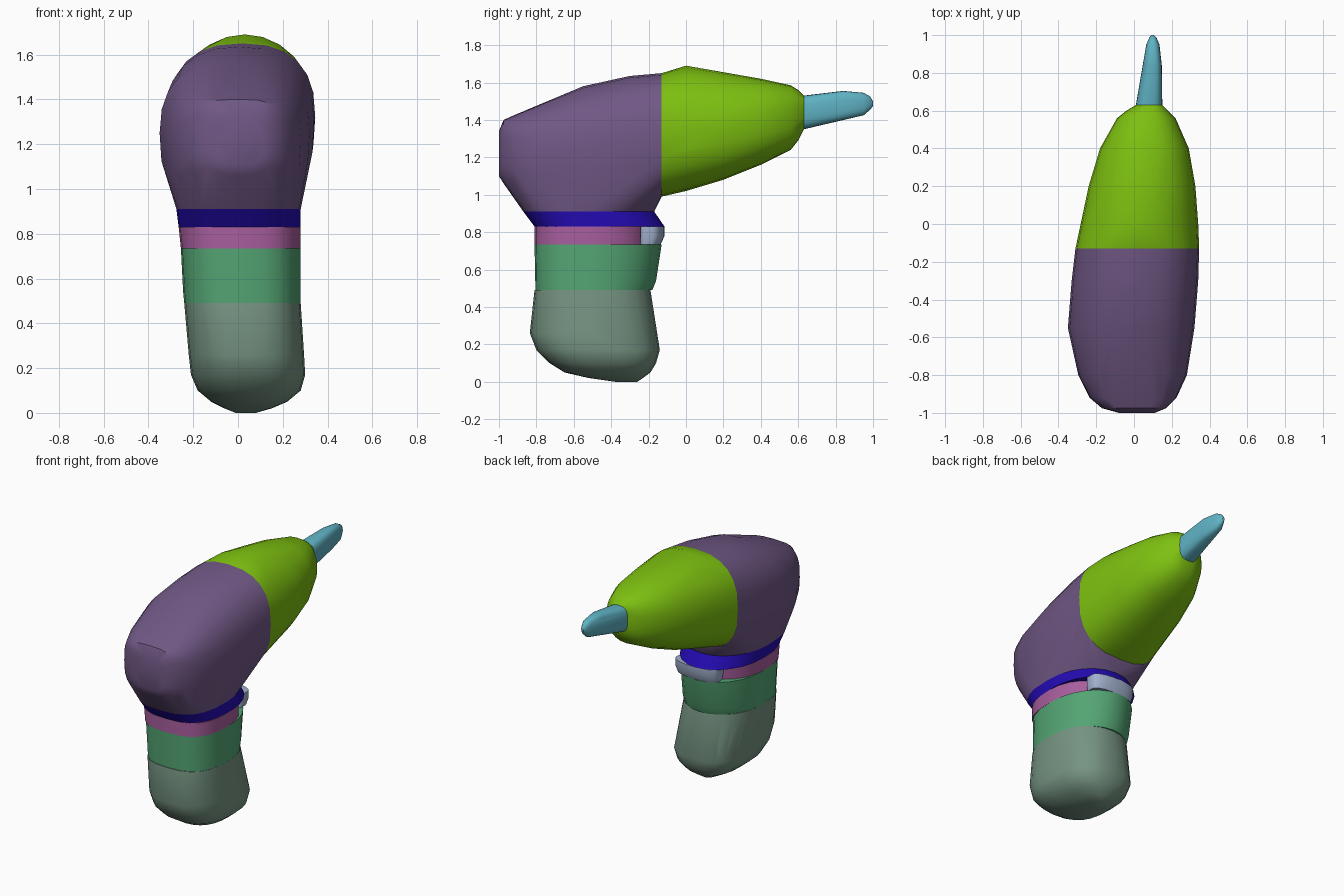
import bpy
import bmesh
from math import cos, sin, tau, copysign, radians
from mathutils import Vector

cube = bpy.data.objects.get("Cube")
if cube:
    bpy.data.objects.remove(cube, do_unlink=True)

SIDES = 24


def material(name, red, green, blue):
    """Flat material from display values, stored as linear colour."""
    def linear(value):
        value /= 255
        return value / 12.92 if value <= 0.04045 else ((value + 0.055) / 1.055) ** 2.4

    colour = (linear(red), linear(green), linear(blue), 1)
    mat = bpy.data.materials.new(name)
    mat.use_nodes = True
    mat.diffuse_color = colour
    shader = mat.node_tree.nodes["Principled BSDF"]
    shader.inputs["Base Color"].default_value = colour
    shader.inputs["Roughness"].default_value = 0.7
    return mat


def rounded_ring(low_a, high_a, low_b, high_b, near, far):
    """Points of a rounded rectangle; near and far halves can differ in squareness."""
    for i in range(SIDES):
        angle = tau * i / SIDES
        c, s = cos(angle), sin(angle)
        power = far if s > 0 else near
        a = copysign(abs(c) ** (2 / power), c)
        b = copysign(abs(s) ** (2 / power), s)
        yield ((low_a + high_a + a * (high_a - low_a)) / 2,
               (low_b + high_b + b * (high_b - low_b)) / 2)


def upright(y, x0, x1, z0, z1, lower, upper):
    """Ring standing across the barrel."""
    return [Vector((x, y, z)) for x, z in rounded_ring(x0, x1, z0, z1, lower, upper)]


def level(z, x0, x1, y0, y1, front, back):
    """Ring lying across the handle."""
    return [Vector((x, y, z)) for x, y in rounded_ring(x0, x1, y0, y1, front, back)]


def hull(name, mat, rings):
    """Convex skin stretched over a set of rings."""
    bm = bmesh.new()
    for ring in rings:
        for point in ring:
            bm.verts.new(point)
    bmesh.ops.remove_doubles(bm, verts=bm.verts, dist=0.002)
    bmesh.ops.convex_hull(bm, input=bm.verts)
    bmesh.ops.delete(bm, geom=[v for v in bm.verts if not v.link_faces], context='VERTS')
    bmesh.ops.dissolve_limit(bm, angle_limit=radians(1), verts=bm.verts, edges=bm.edges)
    bmesh.ops.recalc_face_normals(bm, faces=bm.faces)
    mesh = bpy.data.meshes.new(name)
    bm.to_mesh(mesh)
    bm.free()
    mesh.materials.append(mat)
    obj = bpy.data.objects.new(name, mesh)
    bpy.context.collection.objects.link(obj)
    bpy.ops.object.select_all(action='DESELECT')
    obj.select_set(True)
    bpy.context.view_layer.objects.active = obj
    bpy.ops.object.shade_smooth_by_angle(angle=radians(40))


# Rings shared by neighbouring parts
barrel_seam = upright(-0.13, -0.31, 0.345, 0.99, 1.65, 2.7, 2.5)
bit_seam = upright(0.63, 0.01, 0.15, 1.35, 1.53, 3, 3)
collar_top = level(0.91, -0.275, 0.28, -0.87, -0.17, 2.8, 2.1)

# Motor housing
hull("motor_housing", material("dusty purple", 112, 88, 133), [
    upright(-1, -0.08, 0.11, 1.1, 1.34, 3, 3),
    upright(-0.975, -0.17, 0.17, 1.06, 1.4, 3, 4),
    upright(-0.92, -0.235, 0.225, 1.01, 1.425, 3, 3.4),
    upright(-0.8, -0.295, 0.28, 0.95, 1.475, 3, 2.8),
    upright(-0.55, -0.35, 0.32, 0.92, 1.58, 2.8, 2.4),
    upright(-0.3, -0.33, 0.34, 0.94, 1.635, 2.7, 2.4),
    barrel_seam, collar_top])

# Tapered gear case
hull("gear_case", material("lime green", 125, 192, 16), [
    barrel_seam,
    upright(0, -0.28, 0.34, 1.02, 1.69, 2.5, 2),
    upright(0.2, -0.24, 0.325, 1.08, 1.655, 2.5, 2.1),
    upright(0.4, -0.18, 0.29, 1.16, 1.62, 2.4, 2.3),
    upright(0.56, -0.09, 0.22, 1.24, 1.585, 2.4, 2.4),
    upright(0.6, -0.04, 0.18, 1.29, 1.56, 2.5, 2.5),
    bit_seam])

# Drill bit
hull("drill_bit", material("light teal", 95, 178, 196), [
    bit_seam,
    upright(0.84, 0.05, 0.147, 1.4, 1.555, 3, 3),
    upright(0.95, 0.065, 0.135, 1.425, 1.545, 2.6, 2.6),
    upright(0.985, 0.08, 0.12, 1.455, 1.525, 2.2, 2.2),
    upright(1, 0.09, 0.105, 1.475, 1.5, 2, 2)])

# Collar under the housing
hull("collar", material("deep blue", 35, 11, 178), [
    collar_top,
    level(0.83, -0.265, 0.28, -0.81, -0.115, 2.8, 2)])

# Handle neck, with the trigger wrapped round its back
hull("handle_neck", material("mauve pink", 168, 94, 158), [
    level(0.83, -0.265, 0.28, -0.81, -0.2, 2.8, 2.1),
    level(0.735, -0.255, 0.28, -0.81, -0.2, 2.8, 2.1)])
hull("trigger", material("pale blue grey", 162, 177, 206), [
    level(0.83, -0.13, 0.2, -0.245, -0.115, 8, 2.2),
    level(0.78, -0.13, 0.2, -0.245, -0.115, 8, 2.2),
    level(0.735, -0.12, 0.19, -0.245, -0.135, 8, 2.2)])

# Upper grip
hull("upper_grip", material("sea green", 84, 165, 116), [
    level(0.735, -0.255, 0.28, -0.81, -0.13, 2.8, 2),
    level(0.54, -0.245, 0.28, -0.805, -0.16, 2.7, 2),
    level(0.49, -0.24, 0.28, -0.805, -0.18, 2.7, 2)])

# Lower grip and rounded foot
hull("lower_grip", material("grey green", 118, 148, 130), [
    level(0.49, -0.24, 0.28, -0.81, -0.19, 2.7, 2.2),
    level(0.26, -0.22, 0.295, -0.835, -0.155, 2.5, 2.6),
    level(0.17, -0.21, 0.3, -0.8, -0.14, 2.5, 2.7),
    level(0.1, -0.18, 0.28, -0.73, -0.16, 2.5, 2.6),
    level(0.05, -0.12, 0.22, -0.65, -0.19, 2.4, 2.4),
    level(0.02, -0.06, 0.15, -0.52, -0.23, 2.2, 2.2),
    level(0, -0.01, 0.08, -0.38, -0.26, 2, 2)])
